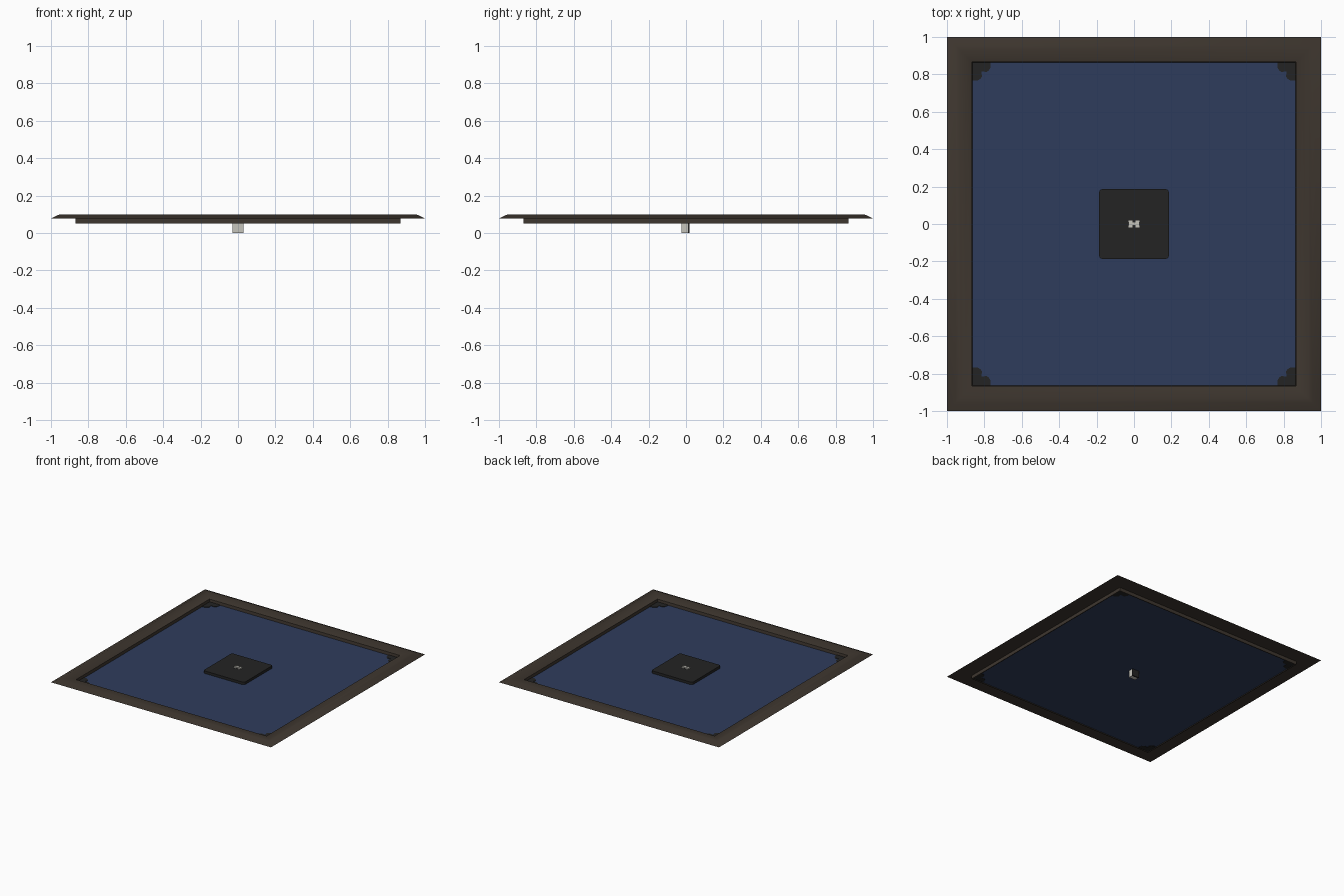
import bpy, bmesh, math
from mathutils import Matrix

if "Cube" in bpy.data.objects:
    bpy.data.objects.remove(bpy.data.objects["Cube"])

def mat(name, c):
    m = bpy.data.materials.new(name)
    m.diffuse_color = (*c, 1)
    m.use_nodes = True
    m.node_tree.nodes["Principled BSDF"].inputs["Base Color"].default_value = m.diffuse_color
    return m

BROWN = mat("dark_wood", (0.048, 0.037, 0.028))
BLUE = mat("navy_panel", (0.028, 0.046, 0.107))
BLACK = mat("black_metal", (0.017, 0.017, 0.017))
LIGHT = mat("pale_metal", (0.56, 0.55, 0.50))

def finish(name, bm, m, smooth=False):
    bmesh.ops.recalc_face_normals(bm, faces=bm.faces)
    me = bpy.data.meshes.new(name)
    bm.to_mesh(me)
    bm.free()
    ob = bpy.data.objects.new(name, me)
    bpy.context.collection.objects.link(ob)
    me.materials.append(m)
    if smooth:
        bpy.context.view_layer.objects.active = ob
        ob.select_set(True)
        bpy.ops.object.shade_smooth_by_angle(angle=math.radians(35))
        ob.select_set(False)
    return ob

def square_frame(name, profile, m, smooth=False):
    # sweep a closed (half-width, z) profile around a square with mitred corners
    bm = bmesh.new()
    rings = [[bm.verts.new((sx * r, sy * r, z)) for r, z in profile]
             for sx, sy in ((-1, -1), (1, -1), (1, 1), (-1, 1))]
    n = len(profile)
    for i in range(4):
        a, b = rings[i], rings[(i + 1) % 4]
        for j in range(n):
            k = (j + 1) % n
            bm.faces.new((a[j], b[j], b[k], a[k]))
    return finish(name, bm, m, smooth)

def box(name, x0, x1, y0, y1, z0, z1, m):
    bm = bmesh.new()
    bmesh.ops.create_cube(bm, size=1)
    for v in bm.verts:
        v.co = ((x0 + x1) / 2 + v.co.x * (x1 - x0),
                (y0 + y1) / 2 + v.co.y * (y1 - y0),
                (z0 + z1) / 2 + v.co.z * (z1 - z0))
    return finish(name, bm, m)

def prism(bm, pts, z0, z1, xf=Matrix()):
    f = bm.faces.new([bm.verts.new(xf @ Matrix.Translation((x, y, z0)) @ Matrix().to_translation())
                      for x, y in pts])
    r = bmesh.ops.extrude_face_region(bm, geom=[f])
    for v in r["geom"]:
        if isinstance(v, bmesh.types.BMVert):
            v.co.z = z1

# outer moulding with the rim hanging below it
square_frame("frame", [(1.0, 0.078), (0.955, 0.099), (0.93, 0.1), (0.90, 0.096),
                       (0.872, 0.088), (0.866, 0.085), (0.862, 0.05),
                       (0.868, 0.05), (0.868, 0.078)], BROWN, True)

# recessed panel
box("panel", -0.866, 0.866, -0.866, 0.866, 0.057, 0.061, BLUE)

# lobed corner brackets
lobe = [(0, 0), (0.1, 0), (0.1, 0.025)]
lobe += [(0.07 + 0.027 * math.cos(t), 0.027 + 0.027 * math.sin(t))
         for t in (0.3, 0.8, 1.3)]
lobe += [(0.05, 0.05)]
lobe += [(y, x) for x, y in reversed(lobe[1:-1])]
bm = bmesh.new()
for sx in (-1, 1):
    for sy in (-1, 1):
        f = bm.faces.new([bm.verts.new((sx * (0.866 - x), sy * (0.866 - y), 0.055))
                          for x, y in lobe])
        r = bmesh.ops.extrude_face_region(bm, geom=[f])
        for v in r["geom"]:
            if isinstance(v, bmesh.types.BMVert):
                v.co.z = 0.064
finish("corner_brackets", bm, BLACK)

# central plate with rounded corners
bm = bmesh.new()
pts = []
for q, (sx, sy) in enumerate(((1, 1), (-1, 1), (-1, -1), (1, -1))):
    for s in range(5):
        t = math.pi / 2 * (q + s / 4)
        pts.append((sx * 0.17 + 0.016 * math.cos(t), sy * 0.17 + 0.016 * math.sin(t)))
f = bm.faces.new([bm.verts.new((x, y, 0.06)) for x, y in pts])
r = bmesh.ops.extrude_face_region(bm, geom=[f])
for v in r["geom"]:
    if isinstance(v, bmesh.types.BMVert):
        v.co.z = 0.082
finish("centre_plate", bm, BLACK)

# small clip: block hanging below with a dark back, bars on top
box("clip_block", -0.03, 0.03, -0.024, 0.010, 0.0, 0.058, LIGHT)
box("clip_back", -0.03, 0.03, 0.010, 0.020, 0.0, 0.058, BLACK)
box("clip_top", -0.03, 0.03, -0.008, 0.010, 0.081, 0.092, LIGHT)
for i, s in enumerate((-1, 1)):
    box(f"clip_tab_{i + 1}", s * 0.018 - 0.011, s * 0.018 + 0.011,
        -0.019, 0.02, 0.081, 0.088, LIGHT)
